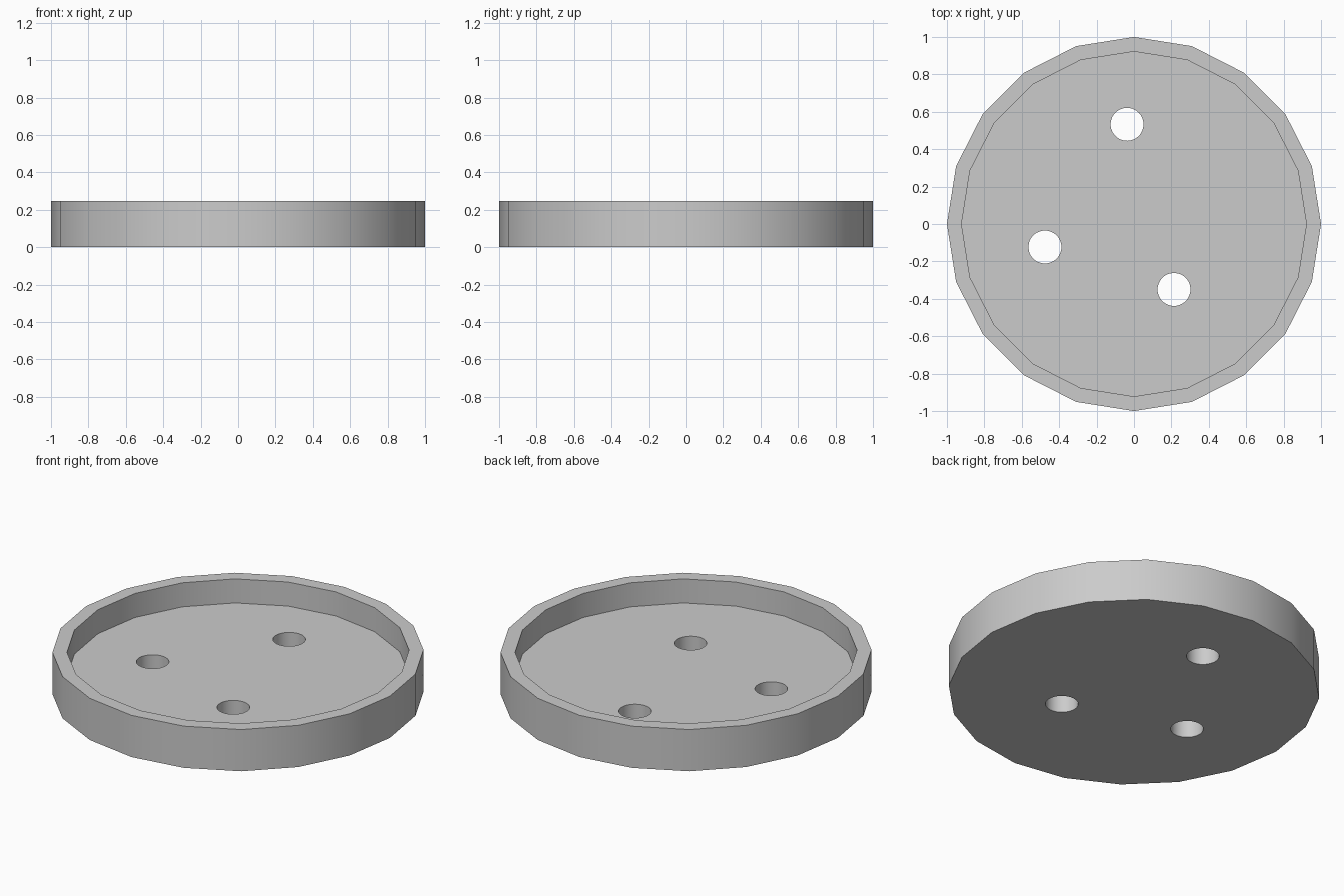
import bpy
from math import radians

if "Cube" in bpy.data.objects:
    bpy.data.objects.remove(bpy.data.objects["Cube"])

SIDES = 20
FLOOR_Z, TOP_Z = 0.105, 0.248
HOLES = [(-0.037, 0.533), (-0.476, -0.123), (0.214, -0.35)]


def cylinder(name, radius, z0, z1, sides, x=0, y=0):
    bpy.ops.mesh.primitive_cylinder_add(vertices=sides, radius=radius, depth=z1 - z0,
                                        location=(x, y, (z0 + z1) / 2))
    ob = bpy.context.object
    ob.name = name
    return ob


def cut(target, cutters):
    for cutter in cutters:
        mod = target.modifiers.new("cut", 'BOOLEAN')
        mod.operation = 'DIFFERENCE'
        mod.solver = 'EXACT'
        mod.object = cutter
        bpy.context.view_layer.objects.active = target
        bpy.ops.object.modifier_apply(modifier=mod.name)
        bpy.data.objects.remove(cutter)


def smooth(ob):
    bpy.ops.object.select_all(action='DESELECT')
    ob.select_set(True)
    bpy.context.view_layer.objects.active = ob
    bpy.ops.object.shade_smooth_by_angle(angle=radians(30))


# Floor plate with three round drain holes
floor = cylinder("floor_plate", 1.0, 0, FLOOR_Z, SIDES)
cut(floor, [cylinder("hole_cutter", 0.088, -0.1, 0.3, 48, x, y) for x, y in HOLES])
smooth(floor)

# Raised rim standing on the plate
rim = cylinder("rim", 1.0, FLOOR_Z, TOP_Z, SIDES)
cut(rim, [cylinder("rim_cutter", 0.922, -0.1, 0.4, SIDES)])
smooth(rim)
